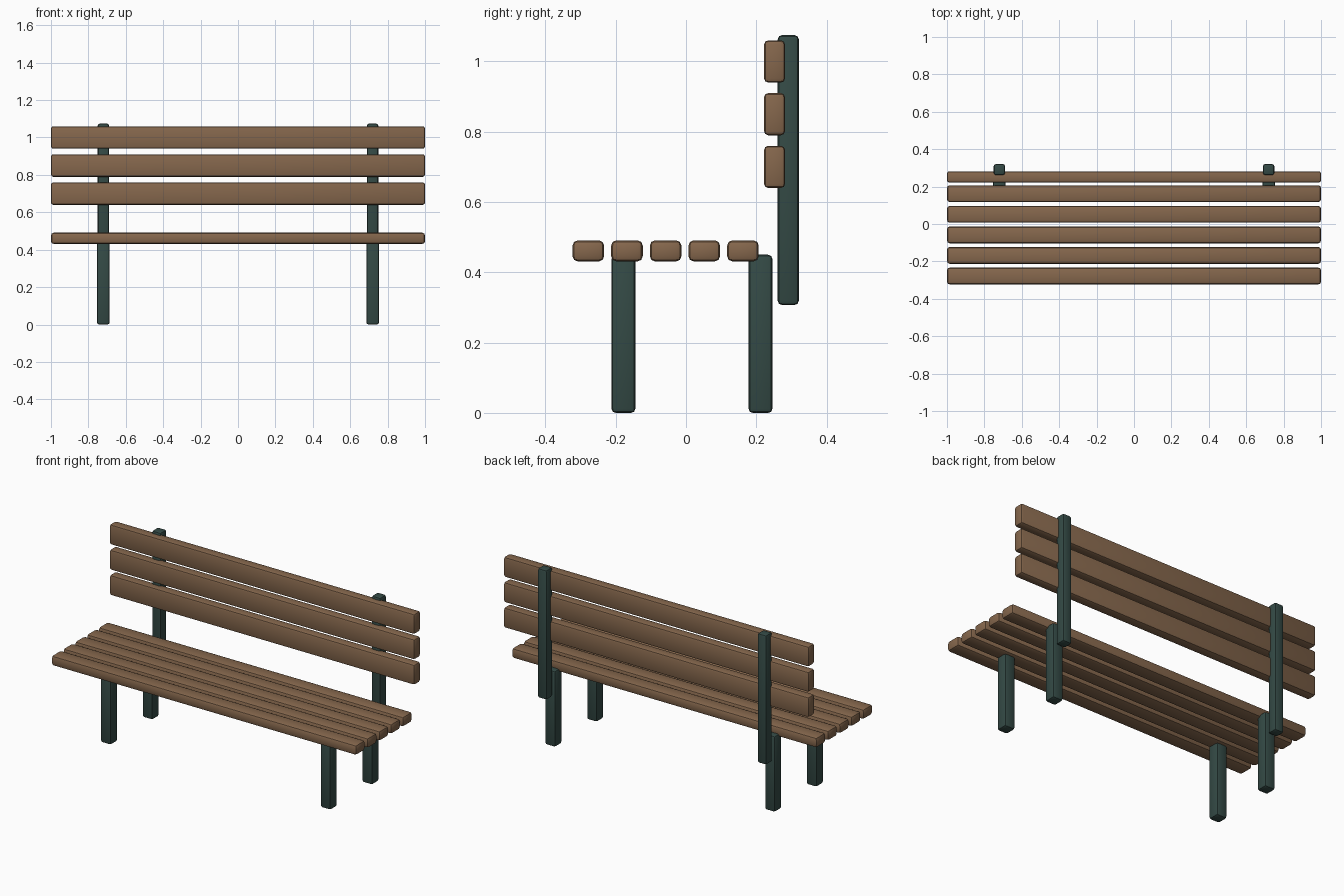
import bpy

if "Cube" in bpy.data.objects:
    bpy.data.objects.remove(bpy.data.objects["Cube"])


def material(name, rgb):
    m = bpy.data.materials.new(name)
    m.diffuse_color = (*rgb, 1)
    m.use_nodes = True
    m.node_tree.nodes["Principled BSDF"].inputs["Base Color"].default_value = m.diffuse_color
    return m


WOOD = material("brown wood", (0.235, 0.135, 0.073))
METAL = material("dark green paint", (0.034, 0.068, 0.060))


def block(name, center, size, mat, bevel):
    """Box with rounded edges."""
    bpy.ops.mesh.primitive_cube_add(size=1, location=center)
    ob = bpy.context.object
    ob.name = name
    ob.scale = size
    bpy.ops.object.transform_apply(location=False, rotation=False, scale=True)
    ob.data.materials.append(mat)
    mod = ob.modifiers.new("rounded edges", 'BEVEL')
    mod.width = bevel
    mod.segments = 2
    bpy.ops.object.modifier_apply(modifier=mod.name)
    bpy.ops.object.shade_smooth_by_angle(angle=0.52)
    return ob


# Seat slats, front to back
for i in range(5):
    block(f"seat_slat_{i + 1}", (0, -0.278 + 0.11 * i, 0.461), (2, 0.09, 0.06), WOOD, 0.015)

# Backrest slats, bottom to top
for i in range(3):
    block(f"back_slat_{i + 1}", (0, 0.252, 0.70 + 0.15 * i), (2, 0.06, 0.12), WOOD, 0.012)

# Legs and backrest posts on both sides
for side, x in (("left", -0.72), ("right", 0.72)):
    block(f"front_leg_{side}", (x, -0.178, 0.225), (0.068, 0.068, 0.45), METAL, 0.012)
    block(f"rear_leg_{side}", (x, 0.212, 0.225), (0.068, 0.068, 0.45), METAL, 0.012)
    block(f"back_post_{side}", (x, 0.291, 0.691), (0.06, 0.06, 0.768), METAL, 0.012)
